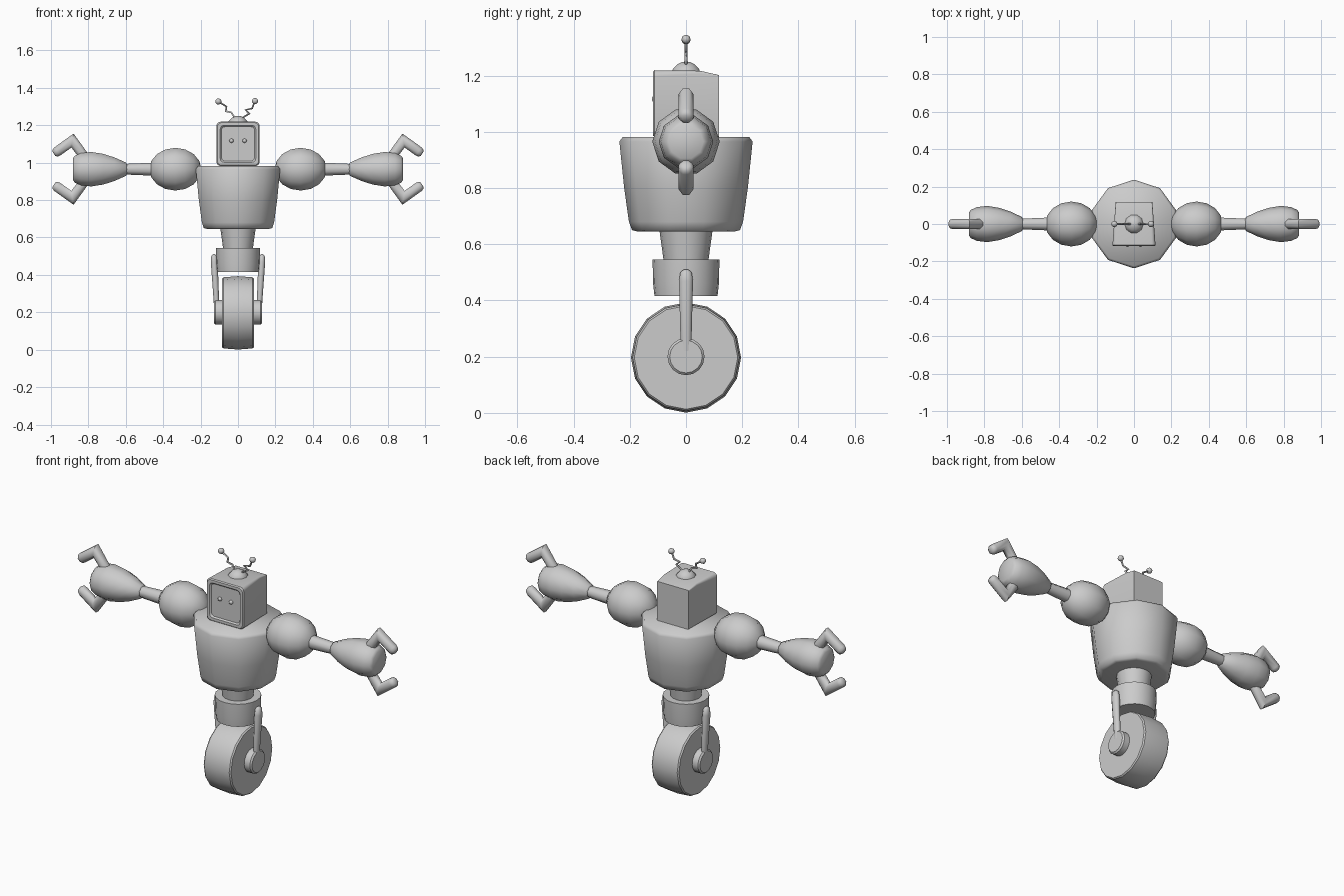
import bpy, bmesh, math
from mathutils import Vector

if "Cube" in bpy.data.objects:
    bpy.data.objects.remove(bpy.data.objects["Cube"])

grey = bpy.data.materials.new("robot grey")
grey.diffuse_color = (0.6, 0.6, 0.6, 1)
grey.use_nodes = True
grey.node_tree.nodes["Principled BSDF"].inputs["Base Color"].default_value = grey.diffuse_color


def loft(name, rings, angle=40):
    """Skin a list of equal-length point rings and cap both ends."""
    bm = bmesh.new()
    vs = [[bm.verts.new(p) for p in ring] for ring in rings]
    n = len(vs[0])
    for a, b in zip(vs, vs[1:]):
        for i in range(n):
            j = (i + 1) % n
            bm.faces.new((a[i], a[j], b[j], b[i]))
    bm.faces.new(vs[0])
    bm.faces.new(vs[-1])
    bmesh.ops.recalc_face_normals(bm, faces=bm.faces)
    me = bpy.data.meshes.new(name)
    bm.to_mesh(me)
    bm.free()
    me.materials.append(grey)
    ob = bpy.data.objects.new(name, me)
    bpy.context.collection.objects.link(ob)
    bpy.ops.object.select_all(action='DESELECT')
    ob.select_set(True)
    bpy.context.view_layer.objects.active = ob
    bpy.ops.object.shade_smooth_by_angle(angle=math.radians(angle))
    return ob


def lathe(name, profile, sides, axis='z', center=(0, 0, 0), turn=0.0, angle=40):
    """Revolve (position, radius) pairs round an axis through center."""
    c, rings = Vector(center), []
    for t, r in profile:
        ring = []
        for i in range(sides):
            a = math.tau * i / sides + turn
            u, v = r * math.cos(a), r * math.sin(a)
            ring.append(c + Vector({'z': (u, v, t), 'x': (t, u, v), 'y': (u, t, v)}[axis]))
        rings.append(ring)
    return loft(name, rings, angle)


def ball(name, center, r, stretch=1.0, sides=8, steps=8, axis='x'):
    prof = [(-r * stretch * math.cos(math.pi * k / steps),
             max(r * math.sin(math.pi * k / steps), r * 0.02)) for k in range(steps + 1)]
    return lathe(name, prof, sides, axis, center, angle=60)


def tube(name, path, sides=8, flat=1.0, angle=60):
    """Mitred tube along (x, z, radius) points in the plane y = 0."""
    pts = [Vector((x, z)) for x, z, r in path]
    rings = []
    for k, p in enumerate(pts):
        d0 = (p - pts[max(k - 1, 0)]).normalized() if k else None
        d1 = (pts[k + 1] - p).normalized() if k < len(pts) - 1 else None
        d = ((d0 or d1) + (d1 or d0)).normalized()
        mitre = min(1 / max(d.dot(d0 or d1), 0.1), 1.7)
        r = path[k][2]
        n = Vector((-d.y, d.x)) * r * mitre
        ring = []
        for i in range(sides):
            a = math.tau * (i + 0.5) / sides
            ring.append((p.x + n.x * math.cos(a), r * flat * math.sin(a), p.y + n.y * math.cos(a)))
        rings.append(ring)
    return loft(name, rings, angle)


def rounded_rect(y, half, bottom, top, r, seg=4):
    ring = []
    for q, (sx, z) in enumerate(((1, top - r), (-1, top - r), (-1, bottom + r), (1, bottom + r))):
        for k in range(seg + 1):
            a = math.pi / 2 * (q + k / seg)
            ring.append((sx * (half - r) + r * math.cos(a), y, z + r * math.sin(a)))
    return ring


# Torso, waist and collar above the wheel
lathe("torso", [(0.645, 0.172), (0.65, 0.192), (0.68, 0.203), (0.80, 0.22), (0.965, 0.237), (0.982, 0.225)],
      10, turn=math.pi / 2, angle=60)
lathe("waist", [(0.53, 0.078), (0.66, 0.096)], 16)
lathe("collar", [(0.415, 0.112), (0.46, 0.117), (0.545, 0.119)], 20)

# Wheel with a slightly crowned tread
lathe("wheel", [(-0.085, 0.184), (-0.078, 0.19), (0, 0.196), (0.078, 0.19), (0.085, 0.184)],
      16, 'x', (0, 0, 0.197), angle=30)

# Head: tapered block, rounded at the front, with a recessed face panel
loft("head", [
    rounded_rect(0.117, 0.098, 0.982, 1.202, 0.004),
    rounded_rect(0.05, 0.103, 0.982, 1.217, 0.010),
    rounded_rect(-0.112, 0.115, 0.982, 1.219, 0.022),
    rounded_rect(-0.118, 0.110, 0.987, 1.214, 0.022),
    rounded_rect(-0.118, 0.095, 1.002, 1.199, 0.020),
    rounded_rect(-0.110, 0.088, 1.009, 1.192, 0.018)], 40)
lathe("head_dome", [(1.205, 0.052), (1.222, 0.050), (1.239, 0.034), (1.248, 0.016), (1.25, 0.002)], 10, angle=60)

# Zigzag antennas with ball tips
for name, path in (
        ("left", [(-0.015, 1.235), (-0.035, 1.268), (-0.065, 1.275), (-0.062, 1.30), (-0.105, 1.327)]),
        ("right", [(0.015, 1.235), (0.06, 1.262), (0.04, 1.282), (0.075, 1.29), (0.091, 1.329)])):
    tube(name + "_antenna", [(x, z, 0.005) for x, z in path], 6)
    ball(name + "_antenna_tip", (path[-1][0], 0, path[-1][1]), 0.0165)

# Mirrored parts: eyes, fork, hubs and arms
AXIS = 0.965
for s, side in ((-1, "left"), (1, "right")):
    ball(side + "_eye", (s * 0.035, -0.111, 1.117), 0.012, 0.9, axis='y')
    lathe(side + "_hub", [(s * 0.08, 0.066), (s * 0.12, 0.066), (s * 0.128, 0.058)],
          16, 'x', (0, 0, 0.2), angle=30)
    tube(side + "_fork", [(s * 0.113, 0.20, 0.015), (s * 0.116, 0.27, 0.016), (s * 0.127, 0.47, 0.02),
                          (s * 0.128, 0.50, 0.016), (s * 0.128, 0.511, 0.006)], 8, 1.35)
    ball(side + "_shoulder", (s * 0.335, 0, AXIS), 0.12, 1.16, 10, 8)
    lathe(side + "_elbow_rod", [(s * 0.44, 0.038), (s * 0.62, 0.03)], 8, 'x', (0, 0, AXIS), math.pi / 8, 60)
    lathe(side + "_forearm", [(s * t, r) for t, r in (
        (0.592, 0.026), (0.60, 0.038), (0.66, 0.066), (0.72, 0.086), (0.785, 0.097),
        (0.84, 0.09), (0.872, 0.076), (0.882, 0.062))], 10, 'x', (0, 0, AXIS), angle=60)
    for v, part in ((1, "upper"), (-1, "lower")):
        claw = [(0.80, 0.03, 0.028), (0.835, 0.085, 0.028), (0.885, 0.153, 0.029),
                (0.966, 0.095, 0.029), (0.978, 0.086, 0.025), (0.984, 0.082, 0.014)]
        tube(f"{side}_{part}_claw", [(s * x, AXIS + v * z, r) for x, z, r in claw], 8)
